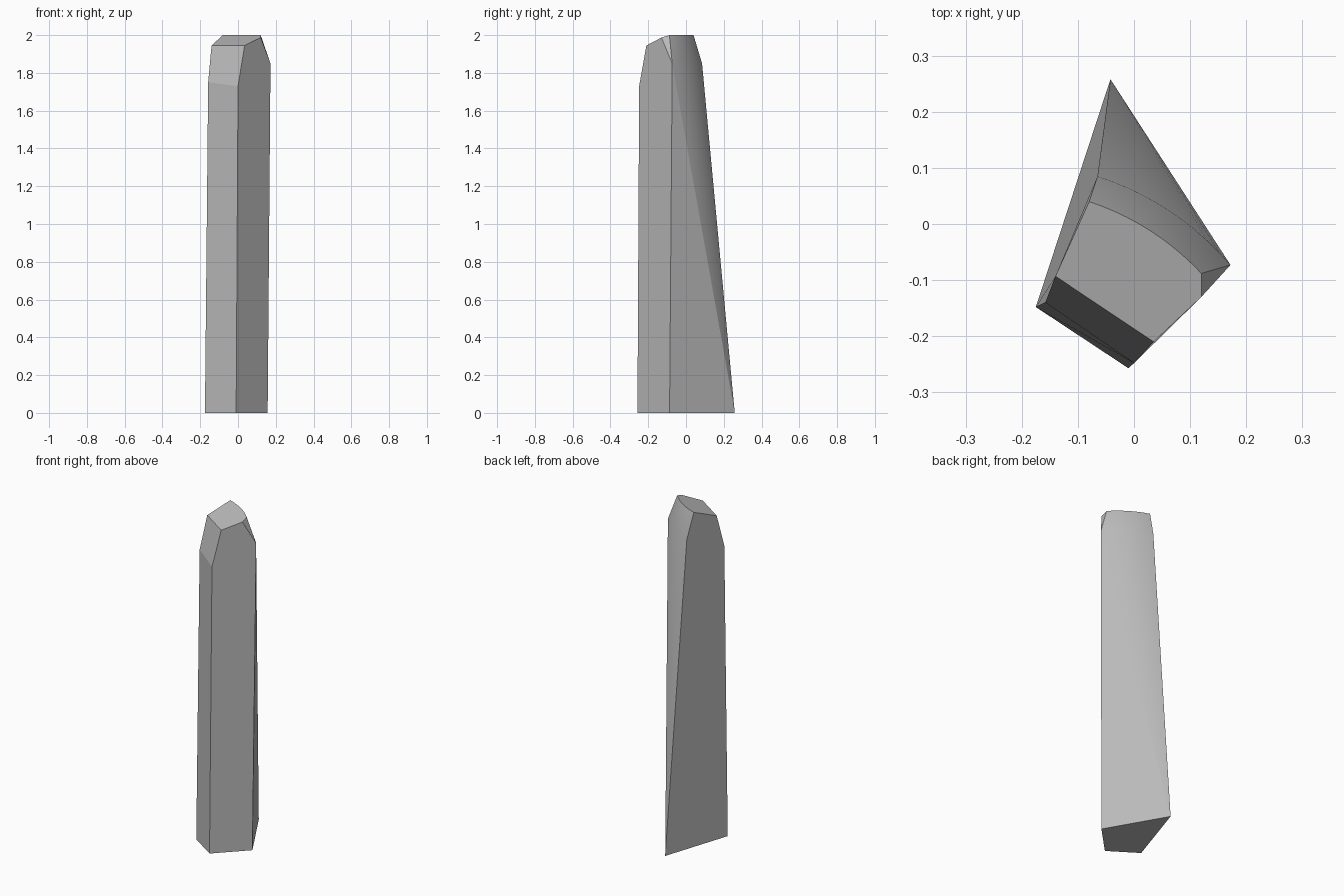
import bpy
import bmesh
from mathutils import Vector

cube = bpy.data.objects.get("Cube")
if cube:
    bpy.data.objects.remove(cube, do_unlink=True)

ARC_STEPS = 10


def make_material(name, level):
    material = bpy.data.materials.new(name)
    material.use_nodes = True
    color = (level, level, level, 1)
    material.diffuse_color = color
    material.node_tree.nodes["Principled BSDF"].inputs["Base Color"].default_value = color
    return material


bm = bmesh.new()


def point(x, y, z):
    return bm.verts.new((x, y, z))


def face(*corners, smooth=False):
    result = bm.faces.new(corners)
    result.smooth = smooth
    return result


def bowed_edge(start, end, bulge):
    """Row of points from start to end, bowed outward toward the back."""
    across = end.co - start.co
    outward = Vector((-across.y, across.x, 0)).normalized()
    row = [start]
    for step in range(1, ARC_STEPS):
        t = step / ARC_STEPS
        offset = outward * bulge * t * (1 - t) * 4
        row.append(bm.verts.new(start.co + across * t + offset))
    return row + [end]


# Kite-shaped foot of the stone
base_front = point(-0.01, -0.257, 0)
base_right = point(0.157, -0.087, 0)
base_back = point(-0.042, 0.258, 0)
base_left = point(-0.175, -0.148, 0)

# Shoulders where the shaft ends
shoulder_left = point(-0.158, -0.14, 1.75)
shoulder_front = point(0, -0.248, 1.73)
shoulder_right = point(0.172, -0.073, 1.85)
shoulder_back = point(-0.065, 0.085, 1.85)

# Sloping cap
cap_left = point(-0.14, -0.093, 1.945)
cap_front = point(0.035, -0.21, 1.945)
cap_side = point(0.12, -0.13, 1.987)
cap_right = point(0.12, -0.088, 2)
cap_back = point(-0.08, 0.04, 2)

# The back is rounded at the top and runs into a point at the foot
lower_row = bowed_edge(shoulder_right, shoulder_back, -0.02)
upper_row = bowed_edge(cap_right, cap_back, -0.015)
if lower_row[ARC_STEPS // 2].co.y < (shoulder_right.co.y + shoulder_back.co.y) / 2:
    for row in (lower_row, upper_row):
        for vert in row[1:-1]:
            nearest = (row[-1].co - row[0].co).normalized()
            on_line = row[0].co + nearest * (vert.co - row[0].co).dot(nearest)
            vert.co = on_line * 2 - vert.co

for i in range(ARC_STEPS):
    face(lower_row[i], lower_row[i + 1], base_back, smooth=True)
    face(lower_row[i], upper_row[i], upper_row[i + 1], lower_row[i + 1], smooth=True)

# Flat sides, bevels, cap and underside
face(base_right, base_back, shoulder_right)
face(base_left, base_front, shoulder_front, shoulder_left)
face(shoulder_left, shoulder_front, cap_front, cap_left)
face(base_front, base_right, shoulder_right, cap_side, cap_front, shoulder_front)
face(shoulder_right, cap_right, cap_side)
face(base_back, base_left, shoulder_left, cap_left, cap_back, shoulder_back)
face(cap_left, cap_front, cap_side, *upper_row)
face(base_front, base_left, base_back, base_right)

bmesh.ops.recalc_face_normals(bm, faces=bm.faces)
for edge in bm.edges:
    edge.smooth = edge.calc_face_angle(0) < 0.5

mesh = bpy.data.meshes.new("standing_stone")
bm.to_mesh(mesh)
bm.free()
mesh.materials.append(make_material("stone_grey", 0.5))
stone = bpy.data.objects.new("standing_stone", mesh)
bpy.context.collection.objects.link(stone)
